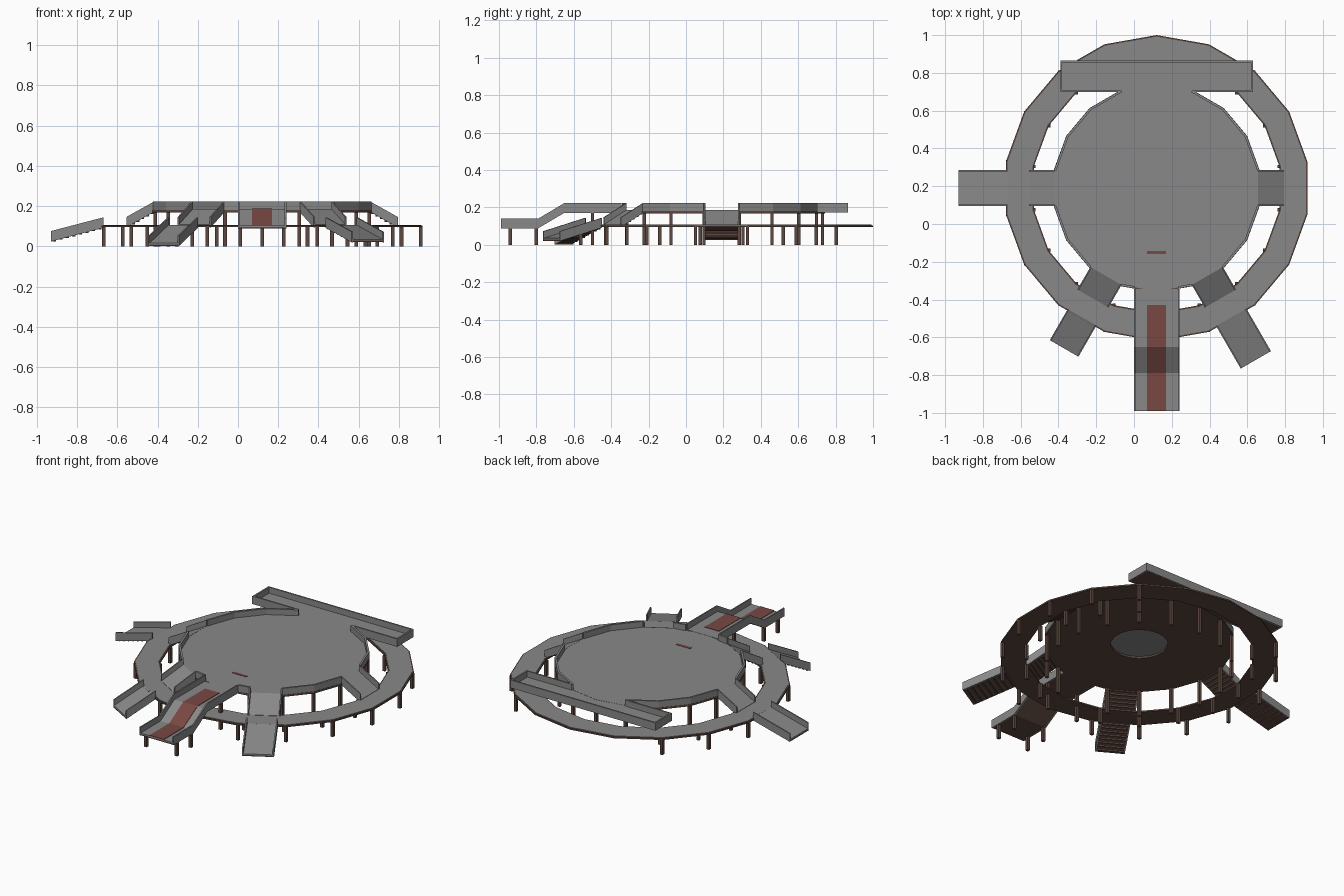
import bpy, bmesh, math
from mathutils import Matrix, Vector

if "Cube" in bpy.data.objects:
    bpy.data.objects.remove(bpy.data.objects["Cube"])

CX, CY, N = 0.12, 0.19, 18          # ring centre and number of sides


def mat(name, c):
    m = bpy.data.materials.new(name)
    m.diffuse_color = (*c, 1)
    m.use_nodes = True
    m.node_tree.nodes["Principled BSDF"].inputs["Base Color"].default_value = m.diffuse_color
    return m


GREY = mat("grey_deck", (0.25, 0.25, 0.25))
BROWN = mat("brown_frame", (0.11, 0.065, 0.05))
RED = mat("red_carpet", (0.19, 0.065, 0.055))


def finish(bm, name, material):
    bmesh.ops.recalc_face_normals(bm, faces=bm.faces)
    me = bpy.data.meshes.new(name)
    bm.to_mesh(me)
    bm.free()
    ob = bpy.data.objects.new(name, me)
    bpy.context.collection.objects.link(ob)
    me.materials.append(material)
    return ob


def boxes(name, material, spans):
    """One object made of boxes (x0, x1, y0, y1, z0, z1)."""
    bm = bmesh.new()
    for x0, x1, y0, y1, z0, z1 in spans:
        m = Matrix.Translation(((x0 + x1) / 2, (y0 + y1) / 2, (z0 + z1) / 2)) @ \
            Matrix.Diagonal((x1 - x0, y1 - y0, z1 - z0, 1))
        bmesh.ops.create_cube(bm, size=1, matrix=m)
    return finish(bm, name, material)


def polar(r, deg, z):
    a = math.radians(deg)
    return Vector((CX + r * math.cos(a), CY + r * math.sin(a), z))


def annulus(name, material, r0, r1, z0, z1):
    """18-sided ring, or solid disc if r0 is 0."""
    bm = bmesh.new()
    def loop(r, z):
        return [bm.verts.new(polar(r, 90 + 20 * k, z)) for k in range(N)]
    loops = [loop(r1, z0), loop(r1, z1)]
    if r0:
        loops += [loop(r0, z1), loop(r0, z0)]
    else:
        bm.faces.new(loops[0])
        bm.faces.new(loops[1])
    pairs = len(loops) if r0 else 1
    for i in range(pairs):
        a, b = loops[i], loops[(i + 1) % len(loops)]
        for k in range(N):
            j = (k + 1) % N
            bm.faces.new((a[k], a[j], b[j], b[k]))
    return finish(bm, name, material)


def strip(name, material, path, lo, hi, deg, s0, s1):
    """Sheet following a (radius, z) path from lo to hi, spanning s0..s1 sideways."""
    a = math.radians(deg)
    side = Vector((-math.sin(a), math.cos(a), 0))
    prof = [(r, z + lo) for r, z in path] + [(r, z + hi) for r, z in reversed(path)]
    bm = bmesh.new()
    A = [bm.verts.new(polar(r, deg, z) + side * s0) for r, z in prof]
    B = [bm.verts.new(polar(r, deg, z) + side * s1) for r, z in prof]
    n, p = len(prof), len(path)
    for i in range(n):
        j = (i + 1) % n
        bm.faces.new((A[i], A[j], B[j], B[i]))
    for V in (A, B):
        for i in range(p - 1):
            bm.faces.new((V[i], V[i + 1], V[n - 2 - i], V[n - 1 - i]))
    return finish(bm, name, material)


def ramp(name, path, deg, width, slats=0):
    """Walkway with side rails, brown underside and optional slats."""
    h = width / 2
    strip(name + "_floor", GREY, path, -0.004, 0.003, deg, -h, h)
    strip(name + "_underside", BROWN, path, -0.011, -0.004, deg, -h + 0.004, h - 0.004)
    for s, tag in ((-1, "right"), (1, "left")):
        e = sorted((s * h, s * (h - 0.008)))
        strip(f"{name}_{tag}_rail", GREY, path, -0.012, 0.04, deg, *e)
    (r0, z0), (r1, z1) = path[0], path[-1]
    for k in range(slats):
        t = (k + 0.5) / slats
        r, z = r0 + (r1 - r0) * t, z0 + (z1 - z0) * t
        strip(f"{name}_slat_{k}", BROWN, [(r - 0.008, z), (r + 0.008, z)],
              -0.016, -0.006, deg, -h + 0.008, h - 0.008)


# Lower ring and upper deck
annulus("ring_frame", BROWN, 0.66, 0.81, 0.095, 0.104)
annulus("ring_deck", GREY, 0.668, 0.802, 0.10, 0.107)
annulus("upper_frame", BROWN, 0.165, 0.553, 0.168, 0.181)
annulus("upper_deck", GREY, 0, 0.546, 0.18, 0.185)

# Posts under the ring and the upper deck
posts = []
w = 0.009
for k in range(N):
    deg = 90 + 20 * k
    back = k in (0, 1, N - 1)
    for r, top in ((0.80, 0.096), (0.66, 0.096), (0.54, 0.17)):
        if back and r > 0.6 or k == 9:
            continue
        p = polar(r, deg, 0)
        posts.append((p.x - w, p.x + w, p.y - w, p.y + w, 0, top))
boxes("support_posts", BROWN, posts)

# Rails round the upper deck, left open at the bridges, slide and back walkway
bm = bmesh.new()


def wall(a, b, z0=0.172, z1=0.222, t=0.012):
    d = (b - a).normalized()
    n = Vector((-d.y, d.x, 0)) * t          # points inward for ccw edges
    lo = [bm.verts.new((*q.xy, z0)) for q in (a, b, b + n, a + n)]
    hi = [bm.verts.new((*q.xy, z1)) for q in (a, b, b + n, a + n)]
    bm.faces.new(lo)
    bm.faces.new(hi)
    for i in range(4):
        j = (i + 1) % 4
        bm.faces.new((lo[i], lo[j], hi[j], hi[i]))


for k in range(N):
    mid = (100 + 20 * k) % 360
    if mid in (0, 180, 300, 240, 80, 100):
        continue
    a, b = polar(0.552, mid - 10, 0), polar(0.552, mid + 10, 0)
    if mid == 260:
        b = a.lerp(b, 0.38)
    if mid == 280:
        a = a.lerp(b, 0.62)
    wall(a, b)
finish(bm, "upper_deck_rails", GREY)

# Four short bridges down to the ring
for name, deg in (("right_bridge", 0), ("left_bridge", 180),
                  ("front_right_bridge", -60), ("front_left_bridge", -120)):
    ramp(name, [(0.537, 0.183), (0.675, 0.106)], deg, 0.19, 6)

# Three ramps down from the ring
ramp("left_ramp", [(0.79, 0.104), (1.05, 0.036)], 180, 0.19, 8)
ramp("front_right_ramp", [(0.79, 0.104), (1.05, 0.032)], -60, 0.185, 8)
ramp("front_left_ramp", [(0.79, 0.104), (0.98, 0.013)], -120, 0.175, 8)

# Front slide with carpet and posts
slide = [(0.535, 0.183), (0.84, 0.183), (0.98, 0.1), (1.18, 0.1)]
ramp("front_slide", slide, -90, 0.24)
strip("slide_carpet", RED, [(0.62, 0.183)] + slide[1:], 0.002, 0.006, -90, -0.05, 0.05)
boxes("deck_carpet_end", RED, [(0.07, 0.17, -0.16, -0.142, 0.183, 0.187)])
boxes("slide_posts", BROWN, [(x - w, x + w, y - w, y + w, 0, z)
                             for x in (0.012, 0.228)
                             for y, z in ((-0.94, 0.095), (-0.80, 0.095), (-0.50, 0.175))])

# Long back walkway with walls
boxes("back_walkway_floor", GREY, [(-0.39, 0.63, 0.70, 0.865, 0.179, 0.184)])
boxes("back_walkway_underside", BROWN, [(-0.385, 0.625, 0.705, 0.86, 0.172, 0.179)])
boxes("back_walkway_walls", GREY, [
    (-0.39, 0.63, 0.855, 0.865, 0.172, 0.222),
    (-0.39, -0.38, 0.70, 0.865, 0.172, 0.222),
    (0.62, 0.63, 0.70, 0.865, 0.172, 0.222),
    (-0.39, -0.07, 0.70, 0.71, 0.172, 0.222),
    (0.31, 0.63, 0.70, 0.71, 0.172, 0.222)])
